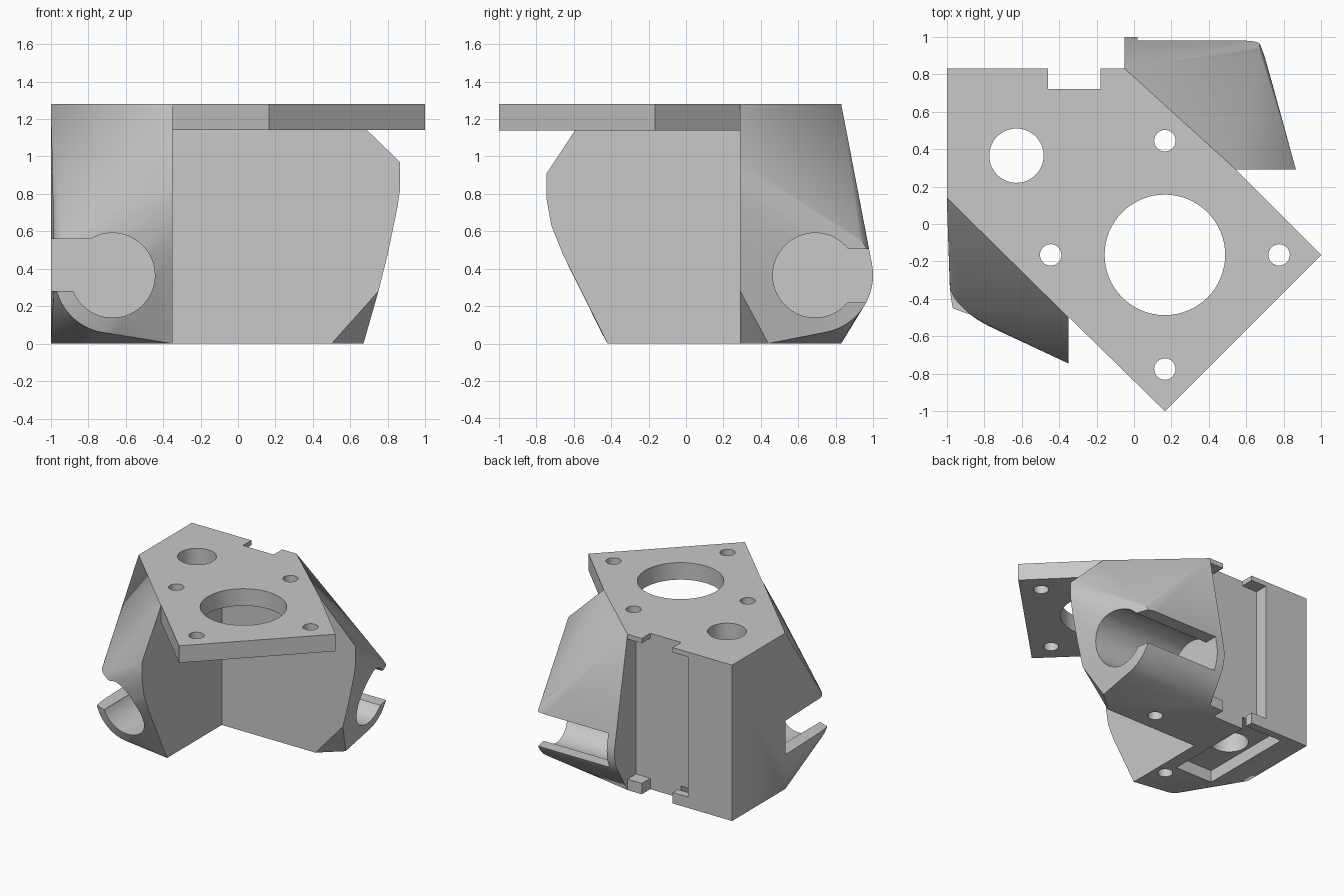
import bpy, bmesh
from math import radians
from mathutils import Vector

cube = bpy.data.objects.get("Cube")
if cube:
    bpy.data.objects.remove(cube)

grey = bpy.data.materials.new("plain_grey")
grey.use_nodes = True
colour = (0.58, 0.58, 0.58, 1)
grey.diffuse_color = colour
grey.node_tree.nodes["Principled BSDF"].inputs["Base Color"].default_value = colour


def finish(name, bm):
    bmesh.ops.recalc_face_normals(bm, faces=bm.faces)
    if bm.calc_volume(signed=True) < 0:
        bmesh.ops.reverse_faces(bm, faces=bm.faces)
    mesh = bpy.data.meshes.new(name)
    bm.to_mesh(mesh)
    bm.free()
    mesh.materials.append(grey)
    ob = bpy.data.objects.new(name, mesh)
    bpy.context.collection.objects.link(ob)
    return ob


def prism(name, outline, z0, z1):
    bm = bmesh.new()
    low = [bm.verts.new((x, y, z0)) for x, y in outline]
    high = [bm.verts.new((x, y, z1)) for x, y in outline]
    bm.faces.new(low[::-1])
    bm.faces.new(high)
    for i in range(len(low)):
        j = (i + 1) % len(low)
        bm.faces.new((low[i], low[j], high[j], high[i]))
    return finish(name, bm)


def box(name, x0, x1, y0, y1, z0, z1):
    return prism(name, [(x0, y0), (x1, y0), (x1, y1), (x0, y1)], z0, z1)


def rod_mesh(start, end, radius):
    bm = bmesh.new()
    axis = Vector(end) - Vector(start)
    bmesh.ops.create_cone(bm, cap_ends=True, segments=64, radius1=radius,
                          radius2=radius, depth=axis.length)
    bmesh.ops.rotate(bm, verts=bm.verts, cent=(0, 0, 0),
                     matrix=axis.to_track_quat('Z', 'Y').to_matrix())
    bmesh.ops.translate(bm, verts=bm.verts, vec=(Vector(start) + Vector(end)) / 2)
    return bm


def rod(name, start, end, radius):
    return finish(name, rod_mesh(start, end, radius))


def wing(name, points, start, end):
    # Convex skin wrapped around a clamp sleeve and the given corner points
    sleeve = rod_mesh(start, end, 0.31)
    points = points + [v.co.copy() for v in sleeve.verts]
    sleeve.free()
    bm = bmesh.new()
    for p in points:
        bm.verts.new(p)
    bmesh.ops.convex_hull(bm, input=bm.verts[:])
    spare = [v for v in bm.verts if not v.link_faces]
    bmesh.ops.delete(bm, geom=spare, context='VERTS')
    return finish(name, bm)


def combine(target, tool, operation):
    mod = target.modifiers.new(tool.name, 'BOOLEAN')
    mod.operation, mod.object, mod.solver = operation, tool, 'EXACT'
    bpy.context.view_layer.objects.active = target
    bpy.ops.object.modifier_apply(modifier=mod.name)
    bpy.data.objects.remove(tool)


TOP = 1.28
TUBE_Z = 0.365

# Corner block
bracket = prism("motor_bracket", [(-1, 0.83), (-1, 0.14), (-0.8, 0), (-0.35, 0), (-0.35, 0.29),
                                  (0.1, 0.29), (0.1, 0.6), (-0.05, 0.7), (-0.05, 0.83)], 0, TOP)

# Wings reaching out to the two tube sleeves
left_profile = [(0.5, 0), (0.75, 0.28), (0.80, 0.48), (0.85, 0.72),
                (0.865, 0.82), (0.865, 0.97), (0.545, TOP)]
left_points = [(x, 0.29, z) for x, z in left_profile]
left_points += [(-0.05, y, z) for y in (0.29, 0.83) for z in (0, TOP)]
left_points.append((0.67, 0.44, 0))
left_wing = wing("left_wing", left_points, (-0.05, 0.69, TUBE_Z), (0.67, 0.69, TUBE_Z))

front_profile = [(-0.42, 0), (-0.66, 0.48), (-0.72, 0.63), (-0.745, 0.77),
                 (-0.745, 0.91), (-0.5, TOP)]
front_points = [(-0.35, y, z) for y, z in front_profile]
front_points += [(x, 0.14, z) for x in (-1, -0.35) for z in (0, TOP)]
front_wing = wing("front_wing", front_points, (-0.67, 0.14, TUBE_Z), (-0.67, -0.45, TUBE_Z))

# Motor plate
plate = prism("motor_plate", [(-1, 0.83), (-1, 0.14), (0.165, -1), (1, -0.165),
                              (0.545, 0.29), (-0.05, 0.83)], 1.14, TOP)

for part in (left_wing, front_wing, plate):
    combine(bracket, part, 'UNION')

# Tube sockets and their snap-in slots
cutters = [
    rod("left_socket", (0.02, 0.69, TUBE_Z), (1.2, 0.69, TUBE_Z), 0.226),
    box("left_slot", 0.02, 1.2, 0.69, 1.2, 0.22, 0.505),
    rod("front_socket", (-0.67, 0.14, TUBE_Z), (-0.67, -1.2, TUBE_Z), 0.226),
    box("front_slot", -1.2, -0.67, -1.2, 0.14, 0.28, 0.56),
]

# Back channel with narrower ends, and the underside pocket
cutters += [
    box("channel_mouth", -0.46, -0.18, 0.72, 1.2, -0.2, 1.5),
    box("channel", -0.6, -0.05, 0.72, 1.2, 0.09, 1.24),
    box("pocket", -0.8, -0.46, -0.05, 0.765, -0.2, 0.1),
]

# Vertical holes: motor boss, rod hole and four screws
centre = 0.165
holes = [(centre, -centre, 0.322), (-0.628, 0.365, 0.145)]
for dx, dy in ((1, 0), (-1, 0), (0, 1), (0, -1)):
    holes.append((centre + 0.61 * dx, -centre + 0.61 * dy, 0.057))
for i, (x, y, r) in enumerate(holes):
    cutters.append(rod(f"hole_{i}", (x, y, -0.2), (x, y, 1.5), r))

for cutter in cutters:
    combine(bracket, cutter, 'DIFFERENCE')

bpy.ops.object.select_all(action='DESELECT')
bracket.select_set(True)
bpy.context.view_layer.objects.active = bracket
bpy.ops.object.shade_smooth_by_angle(angle=radians(25))
